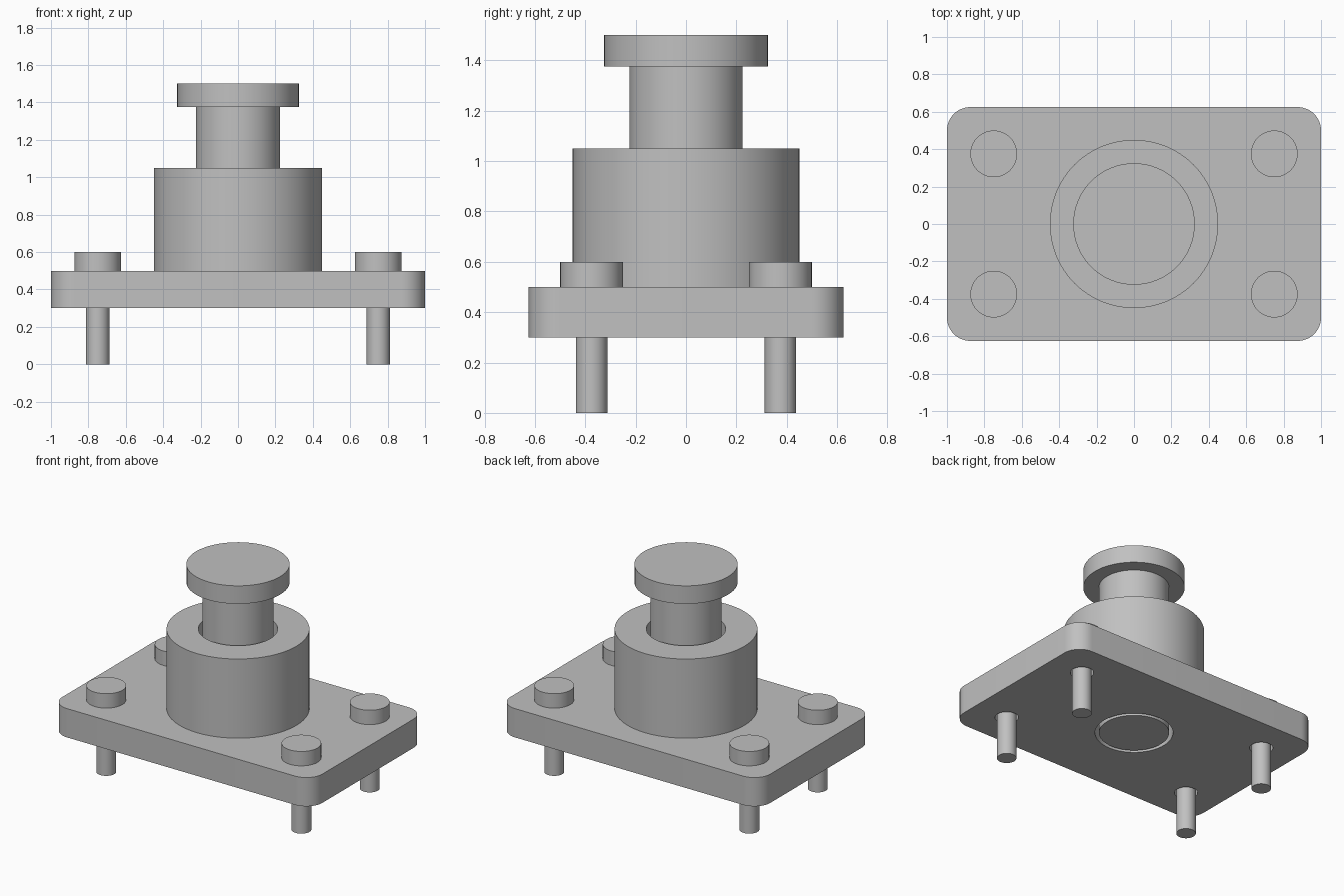
import bpy, bmesh
from math import radians, tau
from mathutils import Matrix

default = bpy.data.objects.get("Cube")
if default:
    bpy.data.objects.remove(default)

steel = bpy.data.materials.new("grey_steel")
GREY = (0.53, 0.53, 0.53, 1)
steel.diffuse_color = GREY
steel.use_nodes = True
steel.node_tree.nodes["Principled BSDF"].inputs["Base Color"].default_value = GREY


def add_object(name, bm):
    """Turn a bmesh into a smooth-shaded object with sharp rims."""
    bmesh.ops.recalc_face_normals(bm, faces=bm.faces)
    mesh = bpy.data.meshes.new(name)
    bm.to_mesh(mesh)
    bm.free()
    mesh.materials.append(steel)
    obj = bpy.data.objects.new(name, mesh)
    bpy.context.collection.objects.link(obj)
    smooth(obj)
    return obj


def smooth(obj):
    bpy.ops.object.select_all(action='DESELECT')
    obj.select_set(True)
    bpy.context.view_layer.objects.active = obj
    bpy.ops.object.shade_smooth_by_angle(angle=radians(30))


def lathe(name, profile, x=0, y=0, closed=False, steps=64):
    """Revolve (radius, height) points around a vertical axis at x, y."""
    bm = bmesh.new()
    verts = [bm.verts.new((r, 0, z)) for r, z in profile]
    pairs = list(zip(verts, verts[1:]))
    if closed:
        pairs.append((verts[-1], verts[0]))
    edges = [bm.edges.new(p) for p in pairs]
    bmesh.ops.spin(bm, geom=verts + edges, cent=(0, 0, 0), axis=(0, 0, 1),
                   angle=tau, steps=steps, use_merge=True)
    bmesh.ops.remove_doubles(bm, verts=bm.verts, dist=1e-5)
    if not closed:
        rims = [e for e in bm.edges if e.is_boundary]
        bmesh.ops.holes_fill(bm, edges=rims, sides=0)
    bmesh.ops.translate(bm, verts=bm.verts, vec=(x, y, 0))
    return add_object(name, bm)


# Dimensions
BASE, DECK = 0.3, 0.5
BORE = 0.25
corners = [(side, end, sx * 0.75, sy * 0.375)
           for side, sx in (("left", 1), ("right", -1))
           for end, sy in (("front", -1), ("back", 1))]

# Base plate with rounded vertical corners
bm = bmesh.new()
size = Matrix.Diagonal((2, 1.25, DECK - BASE, 1))
bmesh.ops.create_cube(bm, size=1,
                      matrix=Matrix.Translation((0, 0, (BASE + DECK) / 2)) @ size)
uprights = [e for e in bm.edges
            if abs(e.verts[0].co.z - e.verts[1].co.z) > 0.1]
bmesh.ops.bevel(bm, geom=uprights, offset=0.125, segments=12,
                profile=0.5, affect='EDGES')
plate = add_object("base_plate", bm)

# Drill the central bore and the four clearance holes
drills = [(BORE, 0, 0)] + [(0.075, x, y) for _, _, x, y in corners]
for radius, x, y in drills:
    cutter = lathe("drill", [(radius, BASE - 0.1), (radius, DECK + 0.1)], x, y)
    cutter.hide_render = True
    cut = plate.modifiers.new("hole", 'BOOLEAN')
    cut.operation = 'DIFFERENCE'
    cut.solver = 'EXACT'
    cut.object = cutter
    bpy.context.view_layer.objects.active = plate
    bpy.ops.object.modifier_apply(modifier=cut.name)
    bpy.data.objects.remove(cutter)
smooth(plate)

# Hollow bushing on the plate
lathe("bushing", [(0.45, DECK), (0.45, 1.05), (BORE, 1.05), (BORE, DECK)],
      closed=True)

# Sliding pin with a wide flat head
lathe("headed_pin", [(0.225, BASE), (0.225, 1.375), (0.325, 1.375), (0.325, 1.5)])

# Corner bolts
for side, end, x, y in corners:
    lathe(f"bolt_{end}_{side}",
          [(0.0625, 0), (0.0625, DECK), (0.125, DECK), (0.125, 0.6)],
          x, y, steps=40)
